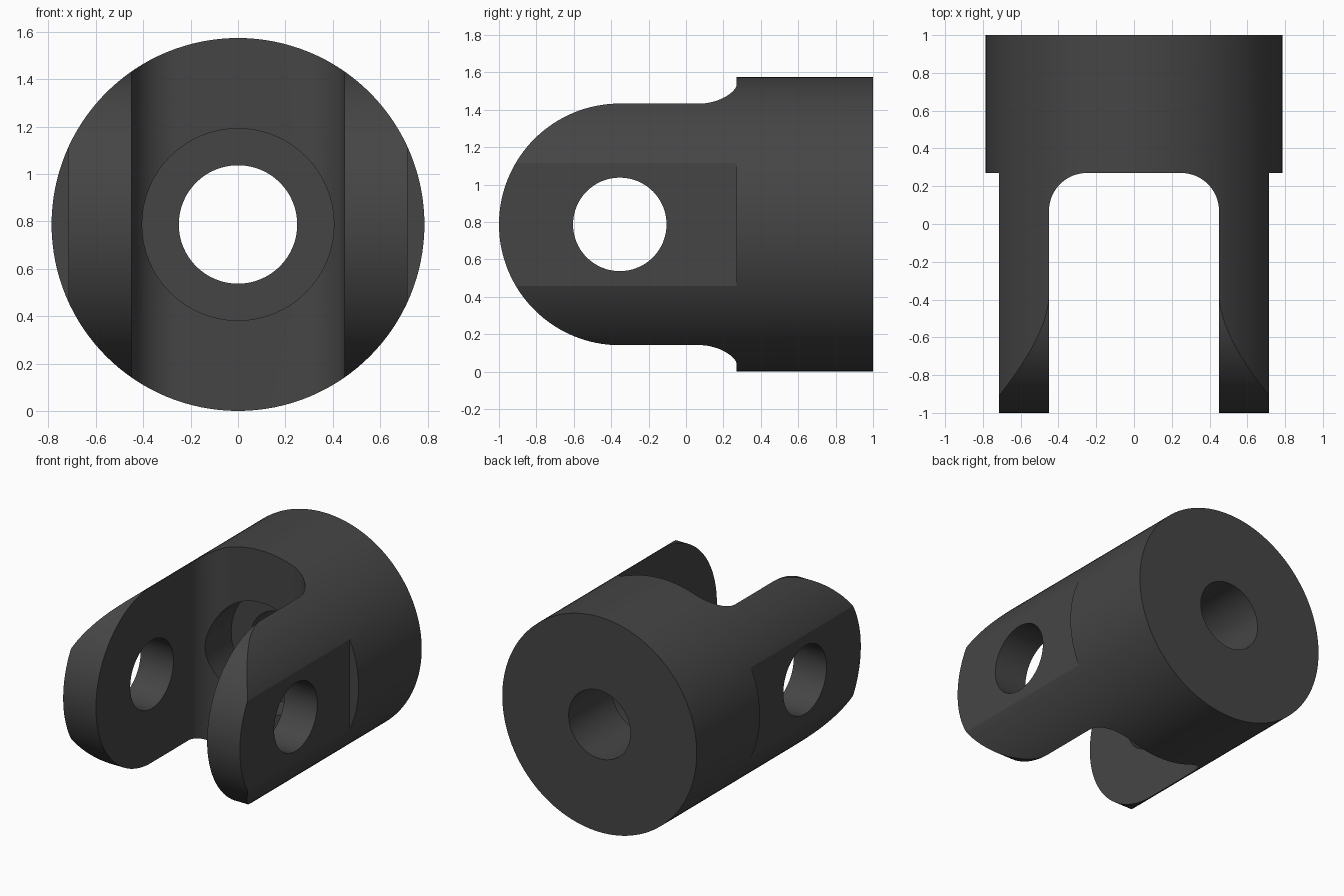
import bpy, bmesh
from math import sin, cos, pi, radians

if "Cube" in bpy.data.objects:
    bpy.data.objects.remove(bpy.data.objects["Cube"])

R = 0.787          # body radius, also the height of the axis
PIN_Y = -0.354     # cross pin position
END_R = 0.646      # rounding of the fork tips


def prism(name, points, to_xyz, lo, hi):
    """Extrude a 2D outline between lo and hi; to_xyz places (u, v, w)."""
    bm = bmesh.new()
    face = bm.faces.new([bm.verts.new(to_xyz(u, v, lo)) for u, v in points])
    ext = bmesh.ops.extrude_face_region(bm, geom=[face])
    shift = to_xyz(0, 0, hi)
    base = to_xyz(0, 0, lo)
    move = [a - b for a, b in zip(shift, base)]
    bmesh.ops.translate(bm, vec=move,
                        verts=[g for g in ext["geom"] if isinstance(g, bmesh.types.BMVert)])
    bmesh.ops.recalc_face_normals(bm, faces=bm.faces)
    mesh = bpy.data.meshes.new(name)
    bm.to_mesh(mesh)
    bm.free()
    ob = bpy.data.objects.new(name, mesh)
    bpy.context.collection.objects.link(ob)
    return ob


def arc(cu, cv, r, a0, a1, n):
    return [(cu + r * cos(radians(a0 + (a1 - a0) * i / n)),
             cv + r * sin(radians(a0 + (a1 - a0) * i / n))) for i in range(n + 1)]


def circle(cu, cv, r, n):
    return arc(cu, cv, r, 0, 360, n)[:-1]


def along_y(u, v, w): return (u, w, v)
def along_x(u, v, w): return (w, u, v)
def along_z(u, v, w): return (u, v, w)


# Round body along y, a little long so the tip cutter trims it to y = -1
body = prism("clevis_body", circle(0, R, R, 128), along_y, -1.05, 1)

# Slot between the fork arms, with filleted inner corners
slot = ([(-0.45, -1.3), (0.45, -1.3)] + arc(0.25, 0.07, 0.2, 0, 90, 16)
        + arc(-0.25, 0.07, 0.2, 90, 180, 16))
cutters = [prism("slot_cutter", slot, along_z, -0.3, 2)]

# Flats on the outside of both arms
for s in (-1, 1):
    flat = [(s * 0.715, -1.3), (s * 1.0, -1.3), (s * 1.0, 0.27), (s * 0.715, 0.27)]
    cutters.append(prism("flat_cutter", flat, along_z, -0.3, 2))

# Rounded fork tips
tip = arc(PIN_Y, R, END_R, 90, 270, 64) + [
    (PIN_Y, -0.3), (-1.3, -0.3), (-1.3, 2), (PIN_Y, 2)]
cutters.append(prism("tip_cutter", tip, along_x, -1.1, 1.1))

# Cross pin hole, axial hole and its counterbore
cutters.append(prism("pin_hole_cutter", circle(PIN_Y, R, 0.25, 64), along_x, -1.2, 1.2))
cutters.append(prism("counterbore_cutter", circle(0, R, 0.405, 64), along_y, -0.1, 0.5))
cutters.append(prism("axial_hole_cutter", circle(0, R, 0.25, 64), along_y, 0.0, 1.2))

# Apply the cuts
bpy.context.view_layer.objects.active = body
for ob in bpy.context.selected_objects:
    ob.select_set(False)
body.select_set(True)
for c in cutters:
    c.hide_render = True
    mod = body.modifiers.new(c.name, "BOOLEAN")
    mod.operation = "DIFFERENCE"
    mod.solver = "EXACT"
    mod.object = c
    bpy.ops.object.modifier_apply(modifier=mod.name)
    bpy.data.objects.remove(c)

bpy.ops.object.shade_smooth_by_angle(angle=radians(20))

# Dark steel colour
steel = bpy.data.materials.new("dark_steel")
steel.diffuse_color = (0.06, 0.06, 0.06, 1)
steel.use_nodes = True
steel.node_tree.nodes["Principled BSDF"].inputs["Base Color"].default_value = steel.diffuse_color
body.data.materials.clear()
body.data.materials.append(steel)
